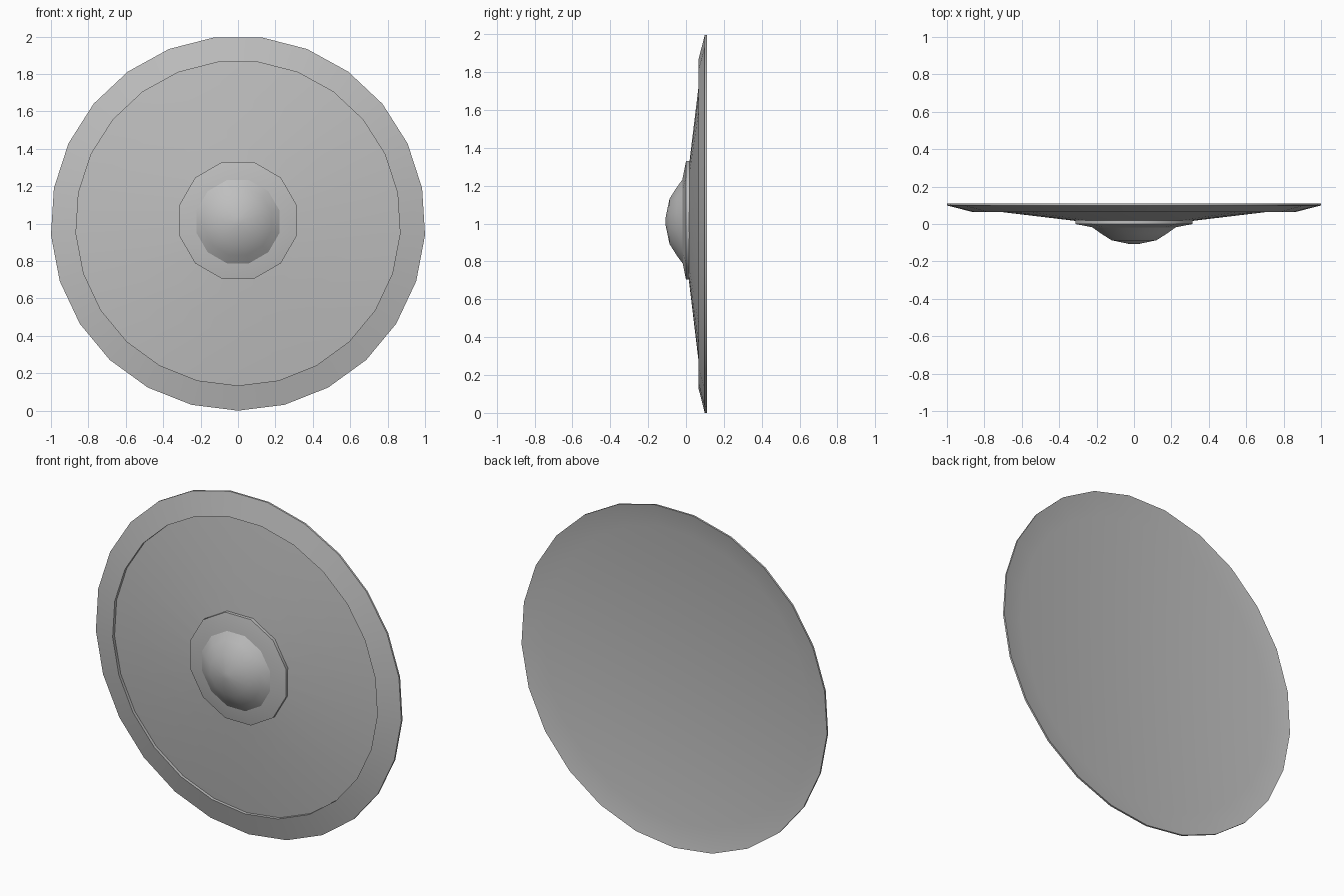
import bpy, bmesh, math

if "Cube" in bpy.data.objects:
    bpy.data.objects.remove(bpy.data.objects["Cube"], do_unlink=True)

steel = bpy.data.materials.new("grey steel")
steel.use_nodes = True
colour = (0.52, 0.52, 0.52, 1)
steel.diffuse_color = colour
steel.node_tree.nodes["Principled BSDF"].inputs["Base Color"].default_value = colour


def lathe(name, profile, sides, centre_z, turn=0.0):
    """Spin (radius, y) points about a front-to-back axis and cap both ends."""
    bm = bmesh.new()
    rings = []
    for r, y in profile:
        ring = []
        for i in range(sides):
            a = 2 * math.pi * i / sides + turn
            ring.append(bm.verts.new((r * math.sin(a), y, centre_z - r * math.cos(a))))
        rings.append(ring)
    for low, high in zip(rings, rings[1:]):
        for i in range(sides):
            j = (i + 1) % sides
            bm.faces.new((low[i], low[j], high[j], high[i]))
    bm.faces.new(rings[0])
    bm.faces.new(rings[-1])
    bmesh.ops.recalc_face_normals(bm, faces=bm.faces)
    mesh = bpy.data.meshes.new(name)
    bm.to_mesh(mesh)
    bm.free()
    mesh.materials.append(steel)
    obj = bpy.data.objects.new(name, mesh)
    bpy.context.collection.objects.link(obj)
    bpy.ops.object.select_all(action="DESELECT")
    obj.select_set(True)
    bpy.context.view_layer.objects.active = obj
    bpy.ops.object.shade_smooth_by_angle(angle=math.radians(32))
    return obj


# Shallow conical panel, raised bevelled rim and flat recessed back
lathe("shield_disc", [(0.05, -0.015), (0.868, 0.083), (0.868, 0.065),
                      (1.002, 0.099), (1.002, 0.11), (0.868, 0.085)], 25, 1.002)

# Twelve-sided collar around the boss
half_step = math.pi / 12
lathe("boss_collar", [(0.324, 0.03), (0.324, 0.0), (0.225, -0.019)],
      12, 1.017, half_step)

# Rounded central boss, its base sunk into the collar
lathe("boss_dome", [(0.247, -0.006), (0.186, -0.049), (0.124, -0.087),
                    (0.02, -0.108)], 12, 1.012, half_step)
